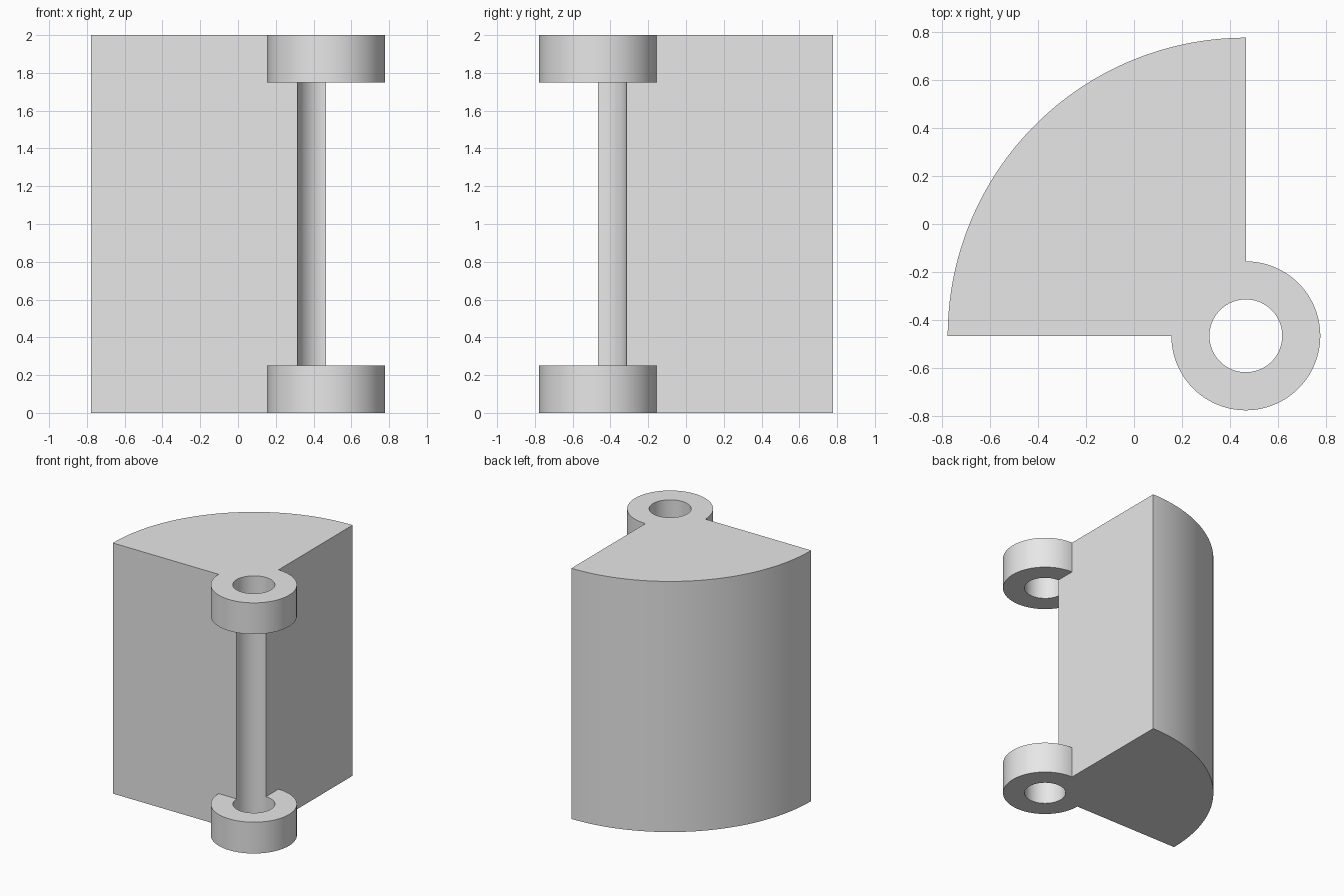
import bpy
import bmesh
from math import cos, sin, pi, radians
from mathutils import Vector

if "Cube" in bpy.data.objects:
    bpy.data.objects.remove(bpy.data.objects["Cube"], do_unlink=True)

# Main sizes
HEIGHT = 2.0
PIVOT = Vector((0.467, -0.467, 0))
SECTOR_R = 1.245
KNUCKLE_R = 0.311
KNUCKLE_H = 0.25
BORE_R = 0.152

grey = bpy.data.materials.new("light_grey")
grey.use_nodes = True
colour = (0.8, 0.8, 0.8, 1)
grey.diffuse_color = colour
grey.node_tree.nodes["Principled BSDF"].inputs["Base Color"].default_value = colour


def arc(radius, start, end, steps):
    return [(radius * cos(start + (end - start) * i / steps),
             radius * sin(start + (end - start) * i / steps))
            for i in range(steps + 1)]


def prism(name, profile, bottom, top):
    """Extrude a closed outline, drawn around the pivot, from bottom to top."""
    bm = bmesh.new()
    face = bm.faces.new([bm.verts.new(PIVOT + Vector((x, y, bottom))) for x, y in profile])
    extruded = bmesh.ops.extrude_face_region(bm, geom=[face])["geom"]
    verts = [v for v in extruded if isinstance(v, bmesh.types.BMVert)]
    bmesh.ops.translate(bm, verts=verts, vec=(0, 0, top - bottom))
    bmesh.ops.recalc_face_normals(bm, faces=bm.faces)
    mesh = bpy.data.meshes.new(name)
    bm.to_mesh(mesh)
    bm.free()
    mesh.materials.append(grey)
    obj = bpy.data.objects.new(name, mesh)
    bpy.context.collection.objects.link(obj)
    return obj


def combine(target, tool, operation):
    """Apply a boolean and discard the tool object."""
    mod = target.modifiers.new(operation.lower(), "BOOLEAN")
    mod.object = tool
    mod.operation = operation
    mod.solver = "EXACT"
    bpy.ops.object.modifier_apply(modifier=mod.name)
    bpy.data.objects.remove(tool, do_unlink=True)


# Quarter-round leaf
leaf = prism("hinge_leaf", [(0, 0)] + arc(SECTOR_R, pi / 2, pi, 64), 0, HEIGHT)
bpy.ops.object.select_all(action="DESELECT")
leaf.select_set(True)
bpy.context.view_layer.objects.active = leaf

# Lower and upper knuckles
ring = arc(KNUCKLE_R, 0, 2 * pi, 96)[:-1]
for name, bottom in (("lower_knuckle", 0), ("upper_knuckle", HEIGHT - KNUCKLE_H)):
    combine(leaf, prism(name, ring, bottom, bottom + KNUCKLE_H), "UNION")

# Pin bore through the full height
bore = prism("pin_bore", arc(BORE_R, 0, 2 * pi, 96)[:-1], -0.1, HEIGHT + 0.1)
bore.hide_render = True
combine(leaf, bore, "DIFFERENCE")

bpy.ops.object.shade_smooth_by_angle(angle=radians(30))
